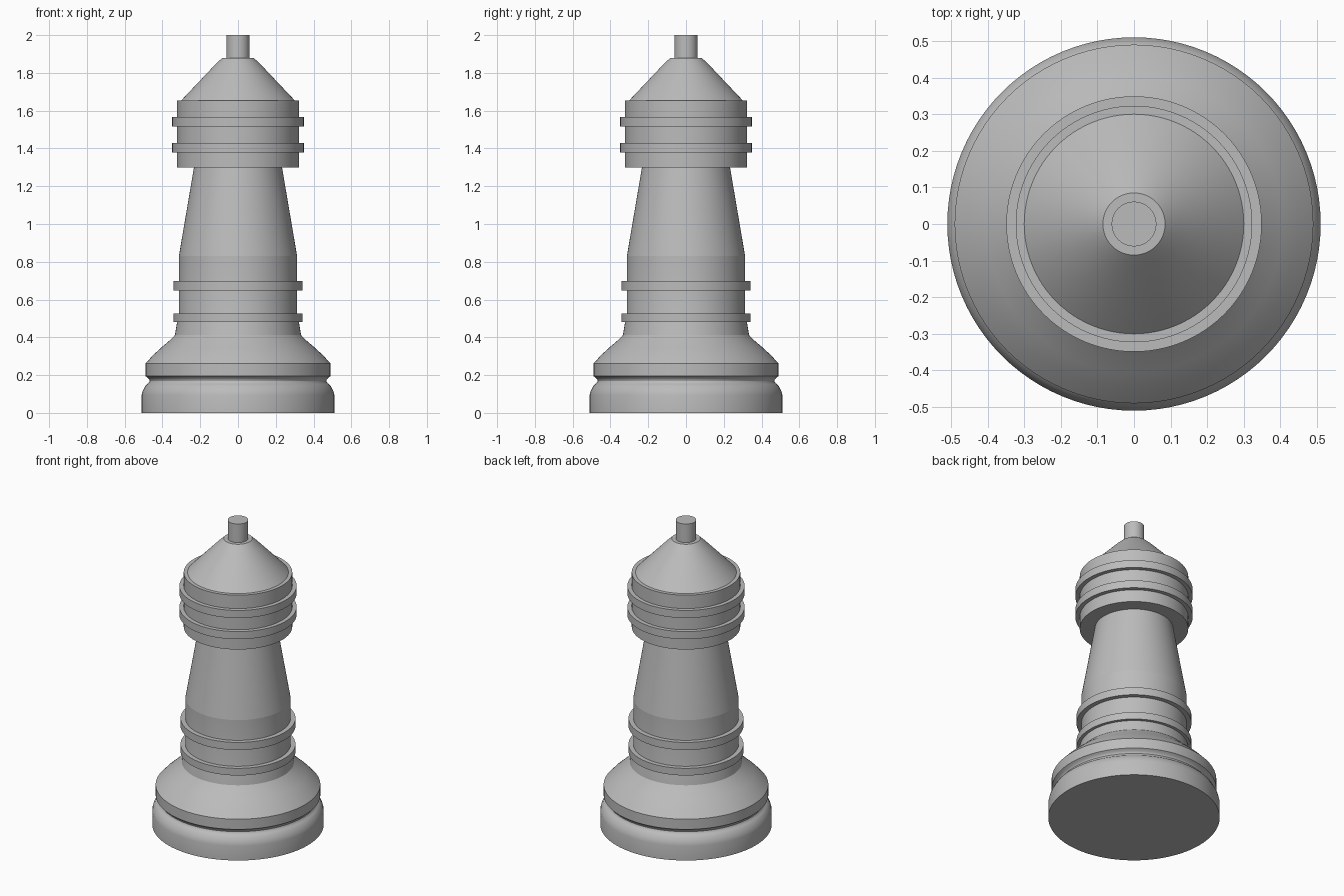
import bpy, bmesh
from math import cos, sin, pi

SIDES = 96

cube = bpy.data.objects.get("Cube")
if cube:
    bpy.data.objects.remove(cube, do_unlink=True)

grey = bpy.data.materials.new("plain grey")
grey.use_nodes = True
COLOUR = (0.5, 0.5, 0.5, 1)
grey.diffuse_color = COLOUR
grey.node_tree.nodes["Principled BSDF"].inputs["Base Color"].default_value = COLOUR


def turned(name, profile):
    """Revolve (radius, height) points about z and cap both ends."""
    bm = bmesh.new()
    loops = [[bm.verts.new((r * cos(2 * pi * i / SIDES), r * sin(2 * pi * i / SIDES), z))
              for i in range(SIDES)] for r, z in profile]
    for low, high in zip(loops, loops[1:]):
        for i in range(SIDES):
            j = (i + 1) % SIDES
            bm.faces.new((low[i], low[j], high[j], high[i]))
    bm.faces.new(loops[0][::-1])
    bm.faces.new(loops[-1])
    bmesh.ops.recalc_face_normals(bm, faces=bm.faces)
    mesh = bpy.data.meshes.new(name)
    bm.to_mesh(mesh)
    bm.free()
    mesh.materials.append(grey)
    obj = bpy.data.objects.new(name, mesh)
    bpy.context.collection.objects.link(obj)
    bpy.ops.object.select_all(action="DESELECT")
    obj.select_set(True)
    bpy.context.view_layer.objects.active = obj
    bpy.ops.object.shade_smooth_by_angle(angle=0.5)
    return obj


# Foot with a rounded shoulder, a cove groove and a sloping upper lip
cove = [(0.49 - 0.022 * sin(pi * k / 8), 0.145 + 0.05 * k / 8) for k in range(9)]
turned("base", [(0.51, 0), (0.51, 0.095), (0.505, 0.115)] + cove + [
    (0.49, 0.262), (0.45, 0.305), (0.405, 0.347), (0.36, 0.385), (0.334, 0.412)])

# Lower drum, flared at the bottom, and the tapering shaft
turned("lower_drum", [(0.334, 0.412), (0.322, 0.485), (0.313, 0.53), (0.313, 0.83)])
turned("shaft", [(0.313, 0.83), (0.233, 1.3)])

# Head drum, conical cap and top knob
turned("head_drum", [(0.323, 1.298), (0.323, 1.655)])
turned("cap", [(0.3, 1.655), (0.12, 1.845), (0.085, 1.878)])
turned("knob", [(0.061, 1.878), (0.061, 2.0)])

# Raised square-edged bands
for name, radius, low, high in (
        ("lower_band", 0.342, 0.48, 0.527), ("upper_band", 0.342, 0.647, 0.697),
        ("head_lower_band", 0.349, 1.378, 1.428), ("head_upper_band", 0.349, 1.517, 1.567)):
    turned(name, [(radius, low), (radius, high)])
